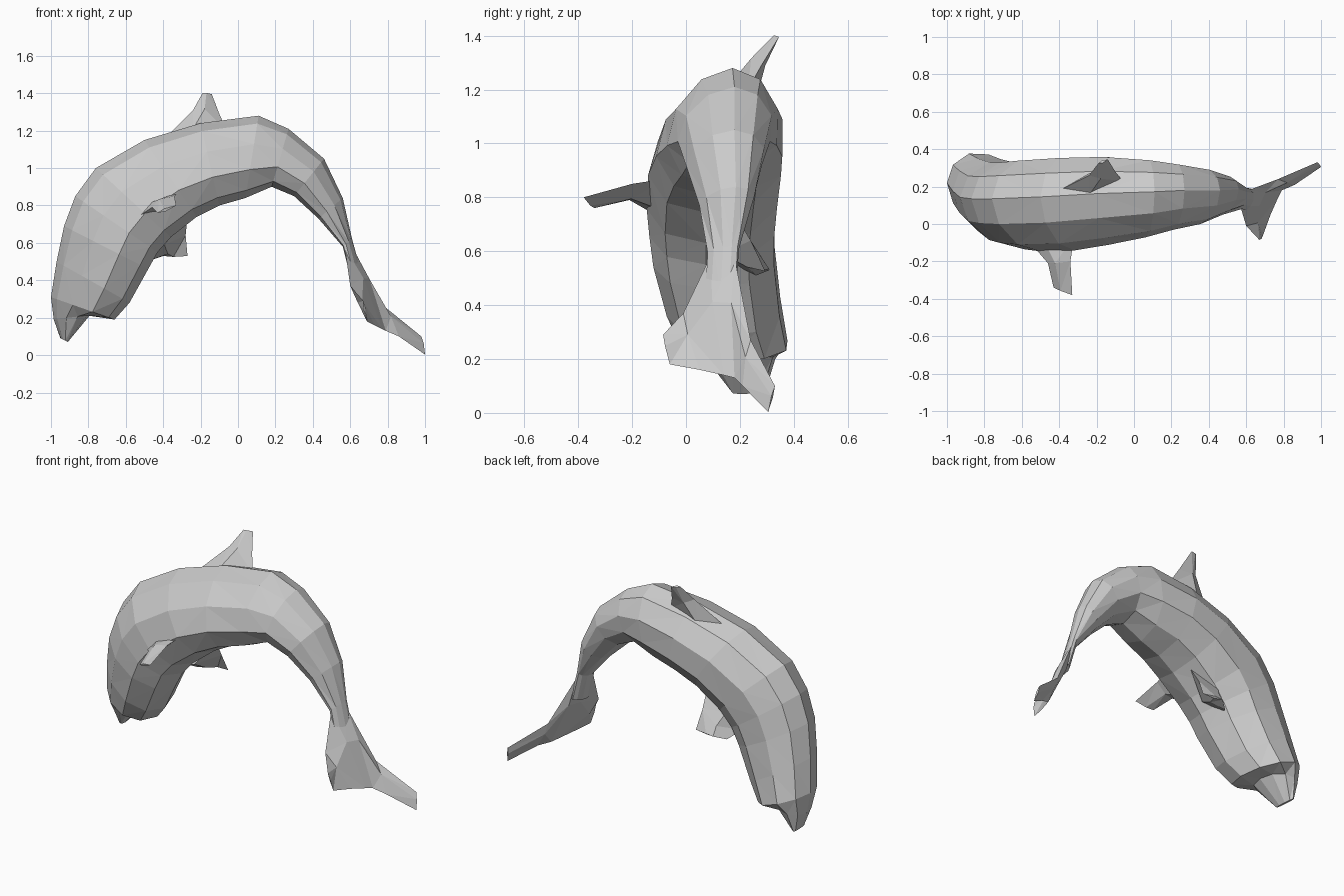
import bpy, bmesh, math
from mathutils import Vector

SIDES = 10


def loft(name, rings):
    """Skin a list of equal-length point rings and cap both ends, flat shaded."""
    bm = bmesh.new()
    loops = [[bm.verts.new(p) for p in ring] for ring in rings]
    n = len(loops[0])
    for a, b in zip(loops, loops[1:]):
        for i in range(n):
            j = (i + 1) % n
            bm.faces.new((a[i], a[j], b[j], b[i]))
    bm.faces.new(loops[0])
    bm.faces.new(loops[-1])
    bmesh.ops.triangulate(bm, faces=bm.faces[:])
    bmesh.ops.recalc_face_normals(bm, faces=bm.faces[:])
    mesh = bpy.data.meshes.new(name)
    bm.to_mesh(mesh)
    bm.free()
    obj = bpy.data.objects.new(name, mesh)
    bpy.context.collection.objects.link(obj)
    return obj


def body_ring(ux, uz, lx, lz, y0, y1):
    """Egg-shaped section, narrower at the back, leaning to +y."""
    ring = []
    for i in range(SIDES):
        t = 2 * math.pi * i / SIDES
        c, s = math.cos(t), math.sin(t) / math.sin(math.radians(72))
        s *= 0.97 - 0.12 * c
        ring.append(((ux + lx) / 2 + (ux - lx) / 2 * c,
                     (y0 + y1) / 2 + (y1 - y0) / 2 * s + 0.03 * c,
                     (uz + lz) / 2 + (uz - lz) / 2 * c))
    return ring


def fin(name, stations):
    """Blade of diamond sections: (leading point, trailing point, half thickness)."""
    st = [(Vector(a), Vector(b), t) for a, b, t in stations]
    span = (st[-1][0] + st[-1][1]) - (st[0][0] + st[0][1])
    mid = st[len(st) // 2]
    normal = span.cross(mid[1] - mid[0]).normalized()
    rings = []
    for a, b, t in st:
        m = a.lerp(b, 0.4)
        rings.append([a, m + normal * t, b, m - normal * t])
    return loft(name, rings)


# Arched body from beak to tail stock: back x,z, belly x,z, y range
stations = [
    (-0.95, 0.09, -0.91, 0.07, 0.18, 0.29),
    (-0.985, 0.19, -0.79, 0.215, 0.08, 0.33),
    (-1.00, 0.31, -0.66, 0.19, 0.00, 0.38),
    (-0.97, 0.50, -0.58, 0.28, -0.06, 0.355),
    (-0.93, 0.69, -0.48, 0.46, -0.11, 0.335),
    (-0.87, 0.85, -0.43, 0.55, -0.125, 0.335),
    (-0.76, 1.00, -0.36, 0.63, -0.135, 0.345),
    (-0.50, 1.15, -0.22, 0.74, -0.13, 0.36),
    (-0.20, 1.24, -0.10, 0.80, -0.10, 0.365),
    (0.11, 1.28, 0.04, 0.84, -0.06, 0.345),
    (0.27, 1.21, 0.18, 0.90, -0.02, 0.32),
    (0.46, 1.05, 0.30, 0.85, 0.01, 0.29),
    (0.56, 0.84, 0.43, 0.73, 0.06, 0.25),
    (0.61, 0.62, 0.56, 0.58, 0.09, 0.19),
    (0.66, 0.44, 0.60, 0.42, 0.08, 0.18),
]
loft("body", [body_ring(*s) for s in stations])

# Back fin leaning to +y
fin("dorsal_fin", [
    ((-0.38, 0.19, 1.17), (-0.06, 0.23, 1.20), 0.06),
    ((-0.24, 0.26, 1.31), (-0.10, 0.28, 1.29), 0.03),
    ((-0.19, 0.325, 1.40), (-0.14, 0.345, 1.395), 0.008),
])

# Side flippers
fin("near_flipper", [
    ((-0.58, -0.07, 0.71), (-0.32, -0.07, 0.87), 0.035),
    ((-0.46, -0.21, 0.79), (-0.34, -0.20, 0.85), 0.022),
    ((-0.43, -0.34, 0.76), (-0.33, -0.38, 0.80), 0.008),
])
fin("far_flipper", [
    ((-0.51, 0.18, 0.55), (-0.27, 0.18, 0.74), 0.06),
    ((-0.46, 0.26, 0.51), (-0.28, 0.24, 0.64), 0.035),
    ((-0.40, 0.31, 0.53), (-0.27, 0.29, 0.53), 0.008),
])

# Tail flukes, lofted tip to tip
fin("tail_flukes", [
    ((0.67, -0.085, 0.29), (0.69, -0.06, 0.18), 0.006),
    ((0.60, -0.01, 0.37), (0.73, 0.05, 0.16), 0.015),
    ((0.57, 0.09, 0.58), (0.77, 0.14, 0.14), 0.025),
    ((0.61, 0.18, 0.58), (0.79, 0.18, 0.13), 0.025),
    ((0.77, 0.24, 0.27), (0.86, 0.21, 0.10), 0.015),
    ((0.98, 0.33, 0.10), (1.00, 0.305, 0.003), 0.006),
])
